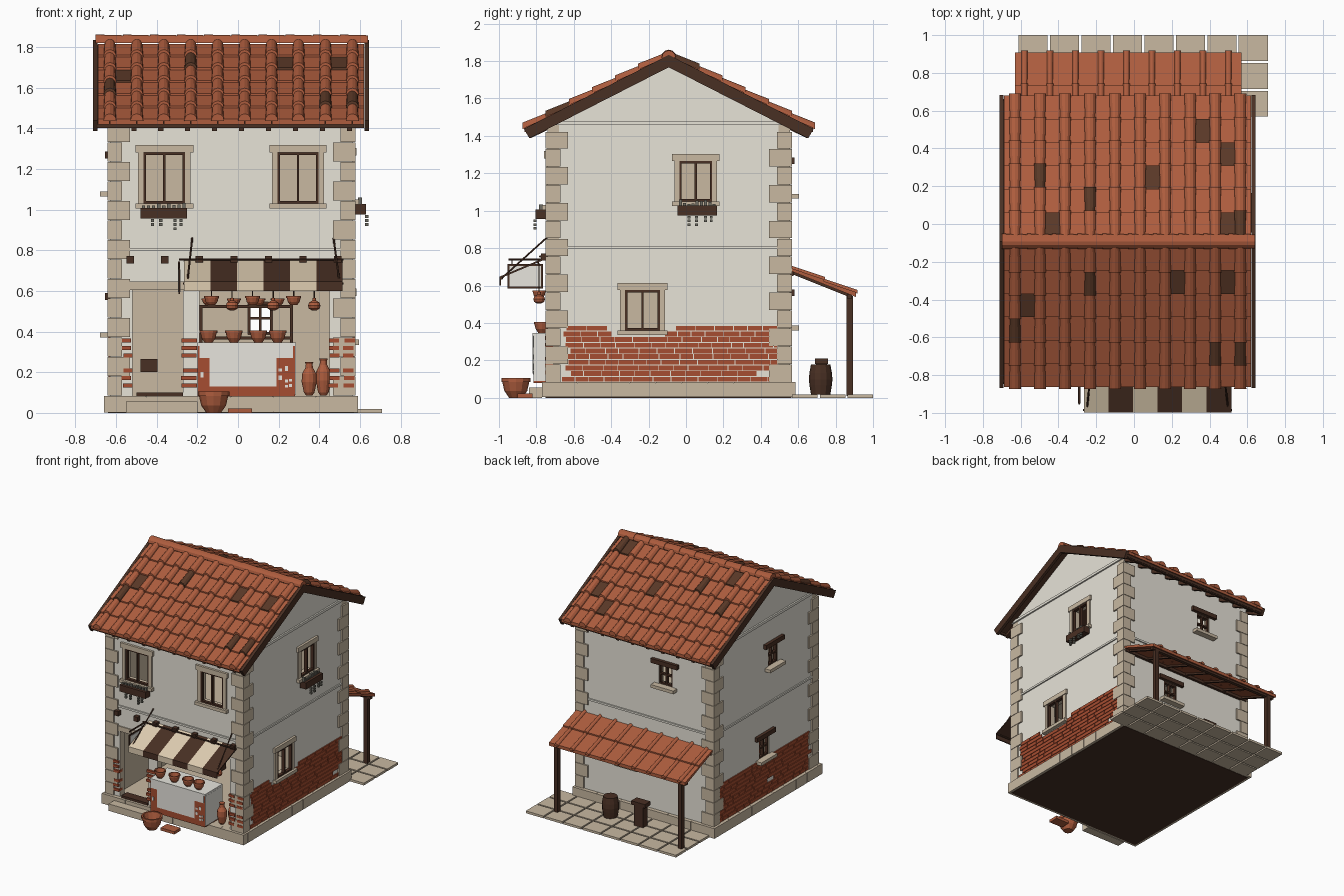
import bpy, bmesh, math, random
from mathutils import Vector

if "Cube" in bpy.data.objects:
    bpy.data.objects.remove(bpy.data.objects["Cube"])
random.seed(4)

COLORS = {"plaster": (231, 227, 215), "pale_plaster": (240, 238, 230), "stone": (199, 183, 160),
          "terracotta": (172, 93, 64), "brick": (164, 78, 52), "dark_tile": (90, 59, 43),
          "wood": (74, 51, 40), "dark_floor": (72, 51, 41), "cream": (222, 204, 176), "leaf": (110, 108, 98)}
MATS = {}
for n, c in COLORS.items():
    MATS[n] = bpy.data.materials.new(n)
    MATS[n].diffuse_color = tuple((v / 255) ** 2.2 for v in c) + (1,)

PARTS = {}
def part(name, *mats):
    if name not in PARTS:
        PARTS[name] = (bmesh.new(), mats)
    return PARTS[name][0]

def loft(bm, rings):
    """Closed solid through a list of equal-length point rings."""
    vs = [[bm.verts.new(p) for p in r] for r in rings]
    n = len(vs[0])
    for a, b in zip(vs, vs[1:]):
        for i in range(n):
            bm.faces.new((a[i], a[(i + 1) % n], b[(i + 1) % n], b[i]))
    bm.faces.new(vs[0][::-1])
    bm.faces.new(vs[-1])

def box(bm, x0, x1, y0, y1, z0, z1):
    loft(bm, [[(x0, y0, z), (x1, y0, z), (x1, y1, z), (x0, y1, z)] for z in (z0, z1)])

def prism(bm, pts, x0, x1):
    loft(bm, [[(x, y, z) for y, z in pts] for x in (x0, x1)])

def lathe(bm, prof, x, y, z, n=12):
    loft(bm, [[(x + r * math.cos(i * math.tau / n), y + r * math.sin(i * math.tau / n), z + h)
               for i in range(n)] for r, h in prof])

def rod(bm, a, b, r=0.006):
    a, b = Vector(a), Vector(b)
    q = (b - a).to_track_quat('Z', 'Y')
    loft(bm, [[p + q @ Vector((r * math.cos(i * math.pi / 3), r * math.sin(i * math.pi / 3), 0))
               for i in range(6)] for p in (a, b)])

X0, X1, Y0, Y1, T, RY = -0.63, 0.565, -0.74, 0.555, 0.06, -0.092
OUT = {"front": (0, -1), "back": (0, 1), "left": (-1, 0), "right": (1, 0)}
def on(bm, face, u0, u1, z0, z1, o0, o1):
    """Box on a wall: u along it, o outward from its surface."""
    if face == "front": box(bm, u0, u1, Y0 - o1, Y0 - o0, z0, z1)
    if face == "back": box(bm, u0, u1, Y1 + o0, Y1 + o1, z0, z1)
    if face == "left": box(bm, X0 - o1, X0 - o0, u0, u1, z0, z1)
    if face == "right": box(bm, X1 + o0, X1 + o1, u0, u1, z0, z1)

# Walls with openings (u0, u1, z0, z1)
HOLES = {"front": [(-.465, -.26, 1.03, 1.28), (.195, .395, 1.03, 1.28), (-.52, -.27, .08, .61), (-.19, .45, .08, .64)],
         "back": [(-.27, -.15, 1.09, 1.25), (.05, .17, .385, .545)],
         "left": [(-.25, -.13, 1.09, 1.25), (-.14, -.02, .395, .555)],
         "right": [(-.035, .14, 1.05, 1.265), (-.325, -.14, .36, .575)]}
for f, holes in HOLES.items():
    bm = part(f + "_wall", "plaster", "stone")
    ends = (X0, X1) if f in ("front", "back") else (Y0 + T, Y1 - T)
    us = sorted({*ends, *[h[0] for h in holes], *[h[1] for h in holes]})
    zs = sorted({.07, 1.46, *[h[2] for h in holes], *[h[3] for h in holes]})
    for a, b in zip(us, us[1:]):
        for c, d in zip(zs, zs[1:]):
            if not any(h[0] <= a < h[1] and h[2] <= c < h[3] for h in holes):
                on(bm, f, a, b, c, d, -T, 0)
    # String course
    on(part("string_course", "plaster"), f, ends[0], ends[1], .795, .81, 0, .01)

# Gables and their bands
for x0, x1, f in ((X0, X0 + T, "left"), (X1 - T, X1, "right")):
    prism(part("gables", "plaster"), [(Y0, 1.46), (Y1, 1.46), (RY, 1.79)], x0, x1)
    on(part("string_course"), f, Y0, Y1, 1.458, 1.478, 0, .012)

# Upper floor, ground slab, plinth blocks and door step
box(part("upper_floor", "stone"), X0 + T, X1 - T, Y0 + T, Y1 - T, .77, .8)
box(part("ground_slab", "dark_floor"), -.64, .57, -.75, .565, 0, .006)
box(part("floor", "stone"), -.656, .586, -.766, .581, .004, .078)
bm = part("plinth_blocks", "stone")
def row(a, b, n):
    return [(a + (b - a) * i / n + .001, a + (b - a) * (i + 1) / n - .001) for i in range(n)]
for a, b in row(-.66, .59, 6):
    box(bm, a, b, -.77, Y0 + .02, .003, .083)
    box(bm, a, b, Y1 - .02, .585, .003, .083)
for a, b in row(Y0 + .02, Y1 - .02, 9):
    box(bm, -.66, X0 + .02, a, b, .003, .083)
    box(bm, X1 - .02, .59, a, b, .003, .083)
box(part("door_step", "stone"), -.55, -.2, -.84, -.77, 0, .055)
box(part("threshold", "wood"), -.5, -.27, Y0 - .01, Y0 + T, .083, .1)
on(part("door_lintel", "stone"), "front", -.56, -.2, .605, .645, -T, .008)

# Corner quoins
bm = part("quoins", "stone")
for i in range(14):
    z0, z1 = .085 + i * .096, .085 + i * .096 + .093
    for sx in (0, 1):
        for sy in (0, 1):
            a, b = (.11, .08) if (i + sx + sy) % 2 else (.072, .122)
            x = (X0 - .012, X0 - .012 + a) if sx == 0 else (X1 + .012 - a, X1 + .012)
            y = (Y0 - .012, Y0 - .012 + b) if sy == 0 else (Y1 + .012 - b, Y1 + .012)
            box(bm, *x, *y, z0, min(z1, 1.42))

# Brick courses on side walls, small brick patches by the shop openings
bm = part("brick_courses", "brick")
for f in ("left", "right"):
    k = HOLES[f][1]
    for r in range(10):
        z, u = .086 + r * .0303, -.665 + random.uniform(0, .03) + (r % 2) * .02
        while u < .47:
            w = random.uniform(.06, .11)
            if (u + w < k[0] - .02 or u > k[1] + .02 or z < k[2] - .04) and random.random() > .015:
                on(bm, f, u, min(u + w, .49), z, z + .026, 0, .008)
            u += w + .004
for u0, u1 in ((-.562, -.522), (-.27, -.2), (.452, .495), (.525, .57)):
    for r in range(7):
        if r != 3:
            d = random.uniform(0, .01)
            on(bm, "front", u0 - d, u1 - d + .006, .125 + r * .037, .145 + r * .037, -.03, .015)

# Windows with stone surrounds, wooden frames and mullions
def bars(f, h, cross, o=-.03):
    bm, (a, b, c, d), t = part("window_frames", "wood"), h, .012
    m = (a + b) / 2
    for u0, u1, z0, z1 in ((a, a + t, c, d), (b - t, b, c, d), (a, b, c, c + t), (a, b, d - t, d), (m - .006, m + .006, c, d)):
        on(bm, f, u0, u1, z0, z1, o, o + .025)
    if cross:
        on(bm, f, a, b, (c + d) / 2 - .006, (c + d) / 2 + .006, o, o + .025)
for f, h in [("front", HOLES["front"][0]), ("front", HOLES["front"][1])] + [("right", k) for k in HOLES["right"]]:
    a, b, c, d = h
    bars(f, h, False, -.015)
    bm = part("window_surrounds", "stone")
    on(bm, f, a - .04, b + .04, d, d + .038, 0, .018)
    on(bm, f, a - .04, b + .04, c - .025, c, -.02, .03)
    for u0, u1 in ((a - .027, a), (b, b + .027)):
        on(bm, f, u0, u1, c, d, 0, .012)
for f in ("back", "left"):
    for h in HOLES[f]:
        a, b, c, d = h
        bars(f, h, True)
        on(part("wooden_lintels", "wood"), f, a - .055, b + .055, d, d + .035, -.02, .025)
        on(part("window_sills", "stone"), f, a - .04, b + .04, c - .025, c, -.02, .048)

# Flower boxes with hanging plants
for f, a, b, z in (("front", -.48, -.25, .955), ("right", -.045, .165, .975)):
    on(part("flower_boxes", "wood"), f, a, b, z, z + .052, .01, .065)
    for i in range(9):
        u = a + .015 + i * (b - a - .03) / 8
        on(part("plants", "leaf"), f, u - .008, u + .008, z + .05, z + .06 + random.random() * .025, .025, .045)
    for u in (a + .06, a + .1, b - .06, b - .03):
        for j in range(random.choice((2, 3))):
            on(part("plants"), f, u - .008, u + .008, z - .016 - j * .02, z - .002 - j * .02, .06, .076)

# Tiled roofs: pan tiles with half-round cover tiles
DARK = [(.37, .5), (.5, .38), (-.5, .28), (.1, .26), (-.23, .16), (-.43, .02), (.5, .02), (.56, .03), (-.23, -.33),
        (-.56, -.43), (.23, -.31), (.5, -.31), (-.63, -.57), (.43, -.69), (.56, -.69)]
def tiles(y, z, slope, s, start, length, rows, xs, xmin, xmax, rad, dark, name):
    P = lambda d, h: (y + s * d, z - slope * d + h)
    step = (length - start) / rows
    for r in range(rows):
        d0, d1 = start + r * step, start + (r + 1) * step
        def pick(a, b):
            hit = any(a < u < b and d0 < s * (v - y) < d1 for u, v in dark)
            return part("dark_roof_tiles", "dark_tile") if hit else part(name, "terracotta")
        edges = [xmin] + xs + [xmax]
        for a, b in zip(edges, edges[1:]):
            prism(pick(a + .035, b - .035), [P(d0, -.012), P(d0, .004), P(d1, .014), P(d1, -.012)], a + .001, b - .001)
        for x in xs:
            rings = []
            for d, w, h in ((d0 - .004, rad * .85, 0), (d1 + .01, rad, .01)):
                rings.append([(x + w * math.cos(i * math.pi / 6), *P(d, h + w * 1.1 * math.sin(i * math.pi / 6))) for i in range(7)])
            loft(pick(x - .03, x + .03), rings)
COLS = [-.63 + i * .1325 for i in range(10)]
for s in (-1, 1):
    tiles(RY, 1.825, .51, s, .03, .772, 6, COLS, -.69, .62, .032, DARK, "roof_tiles")
    P = lambda d, h: (RY + s * d, 1.825 - .51 * d + h)
    prism(part("roof_deck", "wood"), [P(0, -.035), P(0, -.013), P(.755, -.013), P(.755, -.035)], -.69, .62)
    for x in (-.712, .622):
        prism(part("barge_boards", "wood"), [P(0, -.058), P(0, .008), P(.775, .008), P(.745, -.058)], x, x + .022)
    for x in COLS[:-1]:
        prism(part("rafter_tails", "wood"), [P(.6, -.065), P(.6, -.03), P(.74, -.03), P(.74, -.06)], x + .105, x + .13)
    y = RY + s * .74
    box(part("eave_boards", "wood"), -.69, .62, y - .008, y + .008, 1.4, 1.44)
for i in range(10):
    x = -.7 + i * .1335
    loft(part("ridge_tiles", "terracotta"), [[(u, RY + r * math.cos(k * math.pi / 6), 1.82 + r * math.sin(k * math.pi / 6)) for k in range(7)]
                                             for u, r in ((x, .041), (x + .138, .037))])

# Back porch: roof, posts, paving, barrel and stool
tiles(.56, .69, .4, 1, 0, .348, 2, [-.58 + i * .135 for i in range(9)], -.63, .57, .018, [], "porch_tiles")
bm = part("porch_frame", "wood")
for x in (-.57, .52):
    box(bm, x - .016, x + .016, .858, .892, .01, .545)
box(bm, -.62, .56, .862, .888, .53, .553)
box(bm, -.62, .56, Y1, Y1 + .02, .65, .675)
for i in range(7):
    x = -.58 + i * .183
    prism(bm, [(.56, .664), (.56, .678), (.88, .55), (.88, .536)], x - .009, x + .009)
for i in range(8):
    for j in range(3):
        x, y = -.611 + i * .1665, .568 + j * .148
        box(part("paving", "stone"), x, x + .154, y, y + .136, 0, .018)
lathe(part("barrel", "wood"), [(.052, 0), (.06, .05), (.063, .08), (.06, .115), (.052, .16)], .16, .72, .018)
box(part("stool", "wood"), -.17, -.05, .69, .76, .18, .21)
box(part("stool"), -.15, -.07, .695, .755, .018, .18)

# Shop counter: brick core with worn plaster and a slab
box(part("counter", "brick"), -.2, .28, -.815, -.6, .08, .33)
bm = part("counter_plaster", "pale_plaster")
box(bm, -.2, .285, -.822, -.6, .33, .345)
box(bm, -.14, .19, -.82, -.81, .13, .33)
box(bm, -.19, .27, -.819, -.81, .27, .33)
box(bm, .275, .286, -.815, -.6, .09, .33)
for _ in range(12):
    x, z = random.choice((-.185, -.165, .2, .23, .25)), random.uniform(.12, .26)
    box(bm, x, x + .016, -.818, -.81, z, z + .014)

# Pots, bowls, jars
pots = part("pottery", "terracotta")
BOWL = [(.5, 0), (.85, .35), (1, .8), (1.08, .8), (1.08, 1), (.9, 1), (.6, .3)]
FLASK = [(.3, 0), (.85, .3), (1, .8), (.8, 1.3), (.3, 1.6), (.3, 2)]
JAR = [(.4, 0), (.7, .4), (1, 1.8), (.95, 2.9), (.5, 3.7), (.45, 4.2), (.6, 4.5)]
def pot(prof, r, x, y, z, k=1):
    lathe(pots, [(a * r, b * r * k) for a, b in prof], x, y, z)
pot(BOWL, .072, -.12, -.91, 0, 1.45)
for x in (-.145, -.02, .1, .195):
    pot(BOWL, .04, x, -.77, .347, 1.45)
    pot(BOWL, .032, x, .05, .53)
for i in range(6):
    x = -.13 + i * .101
    pot(*((FLASK, .031) if i % 2 else (BOWL, .034)), x, -.785, .503 if i % 2 else .53, 1 if i % 2 else 1.3)
    rod(part("hanging_cords", "wood"), (x, -.785, .55), (x, -.785, .72), .003)
for x, y, k in ((.35, -.7, 1), (.42, -.66, 1.1)):
    pot(JAR, .037, x, y, .085, k)
box(part("broken_tile", "terracotta"), -.05, .07, -.9, -.82, 0, .022)

# Interior shelf and wall chest
bm = part("shop_shelf", "wood")
for x in (-.19, .255):
    box(bm, x, x + .016, .0, .1, .078, .53)
for z in (.36, .515):
    box(bm, -.19, .27, .0, .1, z, z + .015)
box(part("wall_chest", "wood"), -.48, -.395, .43, Y1 - T, .2, .265)

# Striped awning with rods, side sign, and beam ends above
for i in range(6):
    a = -.265 + i * .13
    bm = part("awning_dark", "wood") if i % 2 else part("awning_light", "cream")
    prism(bm, [(Y0, .745), (-.99, .64), (-.99, .6), (-.998, .6), (-.998, .647), (Y0, .755)], a, a + .13)
bm = part("awning_rods", "wood")
rod(bm, (-.29, -.78, .755), (.52, -.78, .755))
rod(bm, (-.27, -.985, .637), (.52, -.985, .637))
rod(bm, (-.29, -.95, .74), (-.29, Y0, .74))
for y in (-.93, -.79):
    rod(bm, (-.29, y, .7), (-.29, y, .74), .004)
for x, k in ((-.25, .025), (.5, -.03)):
    rod(bm, (x, -.99, .635), (x + k, Y0, .86), .005)
box(part("sign_frame", "wood"), -.293, -.285, -.955, -.765, .585, .715)
box(part("sign_board", "pale_plaster"), -.296, -.282, -.945, -.775, .595, .705)
for i in range(7):
    x = -.53 + i * .17
    on(part("beam_ends", "wood"), "front", x - .018, x + .018, .735, .772, -.01, .035)

# Turn every part into an object
for name, (bm, mats) in PARTS.items():
    bmesh.ops.recalc_face_normals(bm, faces=bm.faces)
    if name.endswith("_wall"):  # inner faces and reveals are stone coloured
        o = Vector((*OUT[name[:-5]], 0))
        for fc in bm.faces:
            fc.material_index = 0 if fc.normal.dot(o) > .5 else 1
    me = bpy.data.meshes.new(name)
    bm.to_mesh(me)
    bm.free()
    for m in mats:
        me.materials.append(MATS[m])
    bpy.context.collection.objects.link(bpy.data.objects.new(name, me))

for m in bpy.data.materials:
    if m.users and not m.is_grease_pencil:
        m.use_nodes = True
        m.node_tree.nodes["Principled BSDF"].inputs["Base Color"].default_value = m.diffuse_color
